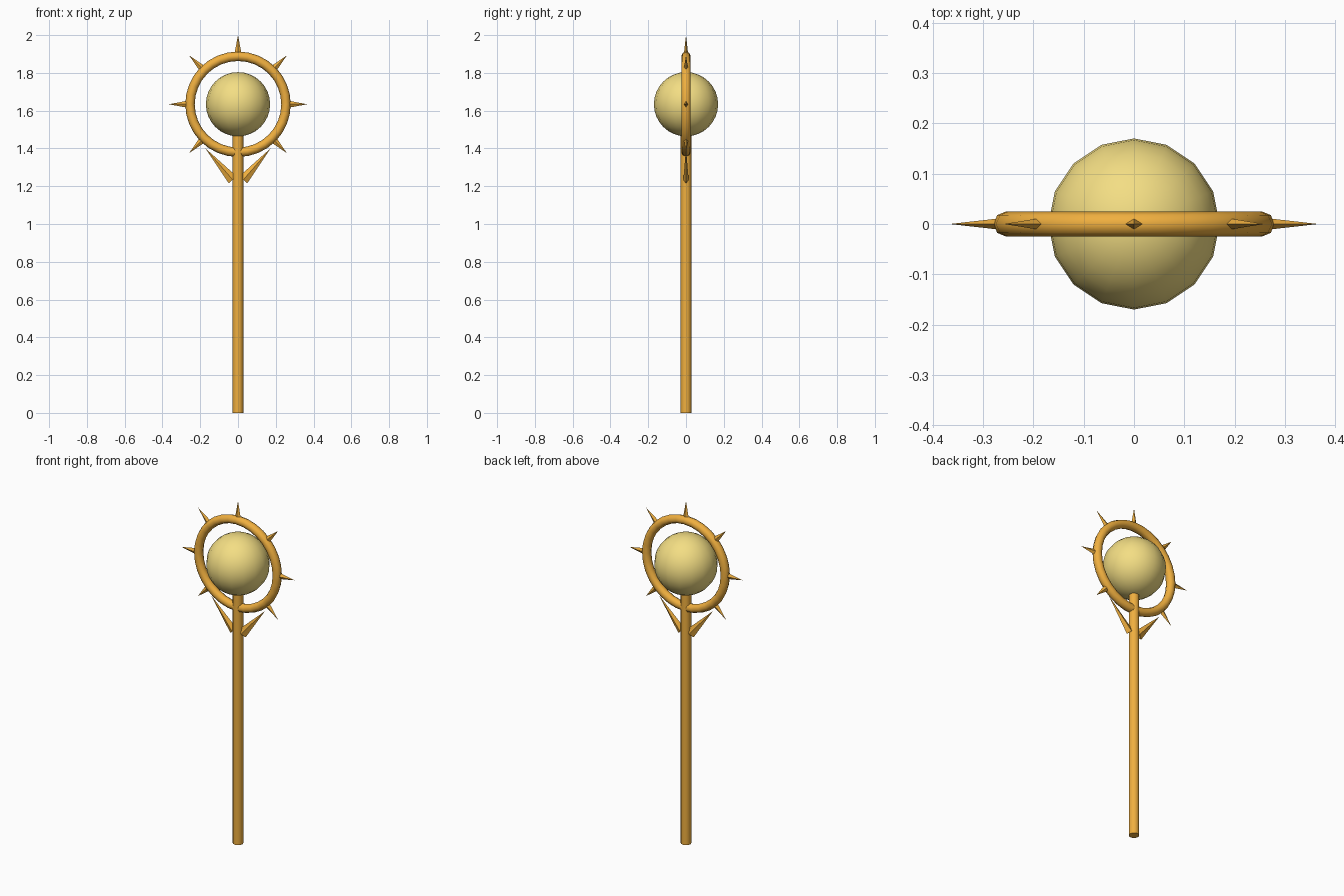
import bpy, math
from mathutils import Vector

if "Cube" in bpy.data.objects:
    bpy.data.objects.remove(bpy.data.objects["Cube"])

CENTRE = Vector((0, 0, 1.634))


def material(name, color):
    m = bpy.data.materials.new(name)
    m.diffuse_color = color
    m.use_nodes = True
    m.node_tree.nodes["Principled BSDF"].inputs["Base Color"].default_value = m.diffuse_color
    return m


gold = material("gold", (0.87, 0.43, 0.05, 1))
pale = material("pale_gold", (0.9, 0.73, 0.23, 1))


def finish(name, mat, angle):
    ob = bpy.context.object
    ob.name = name
    ob.data.materials.append(mat)
    bpy.ops.object.shade_smooth_by_angle(angle=math.radians(angle))
    return ob


def spike(name, base, tip, wide, thin):
    """Four-sided flattened spike lying in the XZ plane."""
    d = (tip - base).normalized()
    side = Vector((d.z, 0, -d.x)) * wide
    depth = Vector((0, thin, 0))
    verts = [base + side, base + depth, base - side, base - depth, tip]
    faces = [(0, 1, 4), (1, 2, 4), (2, 3, 4), (3, 0, 4), (3, 2, 1, 0)]
    me = bpy.data.meshes.new(name)
    me.from_pydata(verts, [], faces)
    me.materials.append(gold)
    ob = bpy.data.objects.new(name, me)
    bpy.context.collection.objects.link(ob)


# Shaft, running up into the orb
bpy.ops.mesh.primitive_cylinder_add(vertices=12, radius=0.028, depth=1.49,
                                    location=(0, 0, 0.745))
finish("shaft", gold, 50)

# Orb
bpy.ops.mesh.primitive_uv_sphere_add(segments=16, ring_count=16, radius=0.17,
                                     location=CENTRE)
finish("orb", pale, 50)

# Ring around the orb
bpy.ops.mesh.primitive_torus_add(major_segments=32, minor_segments=8,
                                 major_radius=0.254, minor_radius=0.025,
                                 location=CENTRE,
                                 rotation=(math.pi / 2, 0, 0))
finish("ring", gold, 60)

# Sun-ray spikes: every 45 degrees except straight down
for i in range(-1, 6):
    a = math.radians(45 * i)
    d = Vector((math.cos(a), 0, math.sin(a)))
    spike(f"ray_spike_{i + 2}", CENTRE + d * 0.26, CENTRE + d * 0.366,
          0.020, 0.012)

# Pair of prongs bracing the ring from the shaft
for name, s in (("right_prong", 1), ("left_prong", -1)):
    spike(name, Vector((s * 0.028, 0, 1.234)), Vector((s * 0.174, 0, 1.402)),
          0.028, 0.014)
